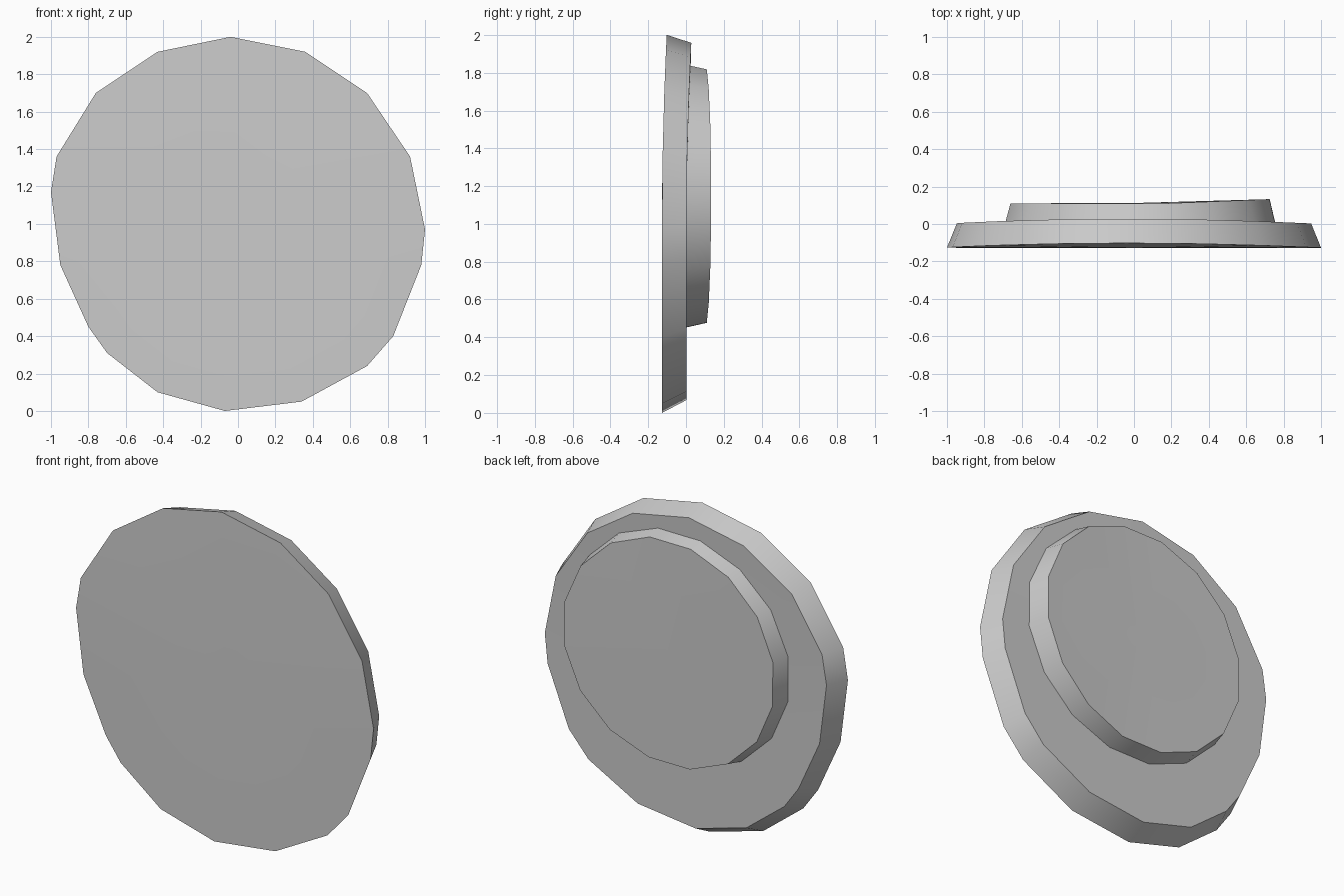
import bpy, bmesh, math

if "Cube" in bpy.data.objects:
    bpy.data.objects.remove(bpy.data.objects["Cube"])

CZ = 1.0  # height of the disc centre

mat = bpy.data.materials.new("light_grey")
mat.diffuse_color = (0.6, 0.6, 0.6, 1)
mat.use_nodes = True
mat.node_tree.nodes["Principled BSDF"].inputs["Base Color"].default_value = mat.diffuse_color


def loft(name, front, back, front_mid, back_mid):
    """Closed slab between two rims, each capped by a fan round a middle point."""
    bm = bmesh.new()
    a = [bm.verts.new(p) for p in front]
    b = [bm.verts.new(p) for p in back]
    fm, bk = bm.verts.new(front_mid), bm.verts.new(back_mid)
    n = len(a)
    for i in range(n):
        j = (i + 1) % n
        bm.faces.new((a[i], a[j], b[j], b[i]))
        bm.faces.new((fm, a[j], a[i]))
        bm.faces.new((bk, b[i], b[j]))
    bmesh.ops.recalc_face_normals(bm, faces=bm.faces)
    mesh = bpy.data.meshes.new(name)
    bm.to_mesh(mesh)
    bm.free()
    mesh.materials.append(mat)
    obj = bpy.data.objects.new(name, mesh)
    bpy.context.collection.objects.link(obj)
    bpy.ops.object.select_all(action='DESELECT')
    obj.select_set(True)
    bpy.context.view_layer.objects.active = obj
    bpy.ops.object.shade_smooth_by_angle(angle=math.radians(35))
    return obj


# Uneven eighteen-sided outline of the large disc (x, z)
outline = [(-0.04, 2.0), (0.36, 1.92), (0.69, 1.70), (0.92, 1.36), (1.0, 0.97),
           (0.98, 0.78), (0.83, 0.40), (0.69, 0.24), (0.34, 0.05), (-0.07, 0.0),
           (-0.43, 0.10), (-0.70, 0.31), (-0.80, 0.45), (-0.95, 0.78),
           (-1.0, 1.17), (-0.97, 1.36), (-0.76, 1.70), (-0.43, 1.92)]


def lean(z):
    # the top of the disc bends slightly backwards
    return 0.025 * max(0, z - CZ) ** 2


# Large disc, tapering towards the back
front_rim = [(x, -0.127 + lean(z), z) for x, z in outline]
back_rim = [(x * 0.947, 0.003 + lean(z), 1.013 + (z - CZ) * 0.945) for x, z in outline]
loft("large_disc", front_rim, back_rim, (0, -0.127, CZ), (0, 0.003, CZ))


# Smaller off-centre boss on the back
def boss_rim(rx, rz, y, slope):
    pts = []
    for i in range(16):
        t = math.radians(11.5 + 22.5 * i)
        x, z = 0.0325 + rx * math.cos(t), 1.147 + rz * math.sin(t)
        pts.append((x, y + slope * max(0, x - 0.18), z))
    return pts


loft("back_boss", boss_rim(0.737, 0.709, -0.003, 0.01),
     boss_rim(0.706, 0.683, 0.11, 0.042),
     (0.03, -0.003, 1.147), (0.03, 0.113, 1.147))
